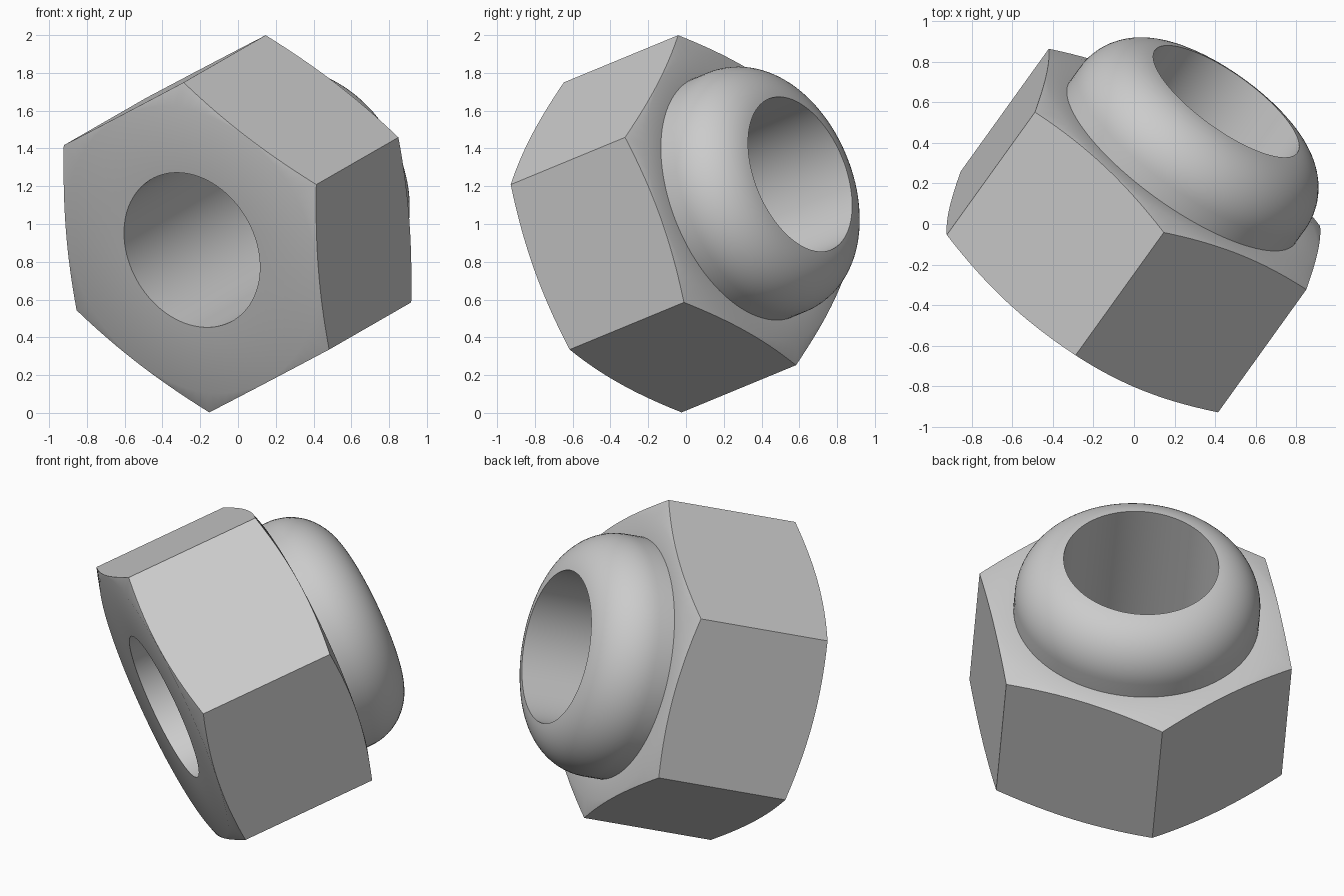
import bpy, bmesh
from math import cos, sin, pi, radians, sqrt
from mathutils import Matrix, Vector

if "Cube" in bpy.data.objects:
    bpy.data.objects.remove(bpy.data.objects["Cube"], do_unlink=True)

SEG = 96            # divides by six, so hexagon corners fall on segments
CORNER = 0.93       # hexagon corner radius
HEIGHT = 0.786      # corner edge length
LIFT = 0.043        # chamfer height
FLAT = 0.80         # radius of the flat end faces
HOLE = 0.432
ROUND_R, ROUND = 0.38, 0.304   # centre radius and size of the collar rounding
ROUND_Z = 0.92

steel = bpy.data.materials.new("steel_grey")
steel.use_nodes = True
GREY = (0.6, 0.6, 0.6, 1)
steel.diffuse_color = GREY
steel.node_tree.nodes["Principled BSDF"].inputs["Base Color"].default_value = GREY

# Tilted frame: local z is the bore axis, local x points to a hexagon corner
axis = Vector((0.553, 0.77, 0.318)).normalized()
corner = Vector((-0.075, -0.338, 0.938))
corner = (corner - axis * corner.dot(axis)).normalized()
side = axis.cross(corner)
frame = Matrix((corner, side, axis)).transposed().to_4x4()
frame.translation = (-0.22, -0.335, 0.876)


def hex_radius(a):
    return CORNER * cos(pi / 6) / cos(a % (pi / 3) - pi / 6)


def chamfer(a):
    return LIFT * (CORNER - hex_radius(a)) / (CORNER - FLAT)


def loft(name, profile):
    """Sweep profile(angle) -> [(radius, height), ...] around the axis."""
    bm = bmesh.new()
    rows = []
    for i in range(SEG):
        a = 2 * pi * i / SEG
        rows.append([bm.verts.new((r * cos(a), r * sin(a), z)) for r, z in profile(a)])
    for i, row in enumerate(rows):
        nxt = rows[(i + 1) % SEG]
        for j in range(len(row) - 1):
            bm.faces.new((row[j], nxt[j], nxt[j + 1], row[j + 1]))
    mesh = bpy.data.meshes.new(name)
    bm.to_mesh(mesh)
    bm.free()
    mesh.materials.append(steel)
    obj = bpy.data.objects.new(name, mesh)
    bpy.context.collection.objects.link(obj)
    obj.matrix_world = frame
    bpy.ops.object.select_all(action="DESELECT")
    obj.select_set(True)
    bpy.context.view_layer.objects.active = obj
    bpy.ops.object.shade_smooth_by_angle(angle=radians(30))
    return obj


# Hexagonal body with chamfered ends and through hole
TOP = HEIGHT + LIFT
COLLAR = ROUND_R + ROUND


def body_profile(a):
    h, c = hex_radius(a), chamfer(a)
    return [(HOLE, TOP), (HOLE, -LIFT), (FLAT, -LIFT), (h, -c),
            (h, HEIGHT + c), (FLAT, TOP), (COLLAR, TOP)]


# Rounded locking collar
def collar_profile(a):
    pts = [(COLLAR, TOP)]
    for k in range(17):
        z = k / 16 * radians(80)
        pts.append((ROUND_R + ROUND * cos(z), ROUND_Z + ROUND * sin(z)))
    lip = ROUND_Z + sqrt(ROUND ** 2 - (HOLE - ROUND_R) ** 2)
    return pts + [(HOLE, lip), (HOLE, TOP)]


loft("hex_body", body_profile)
loft("locking_collar", collar_profile)
